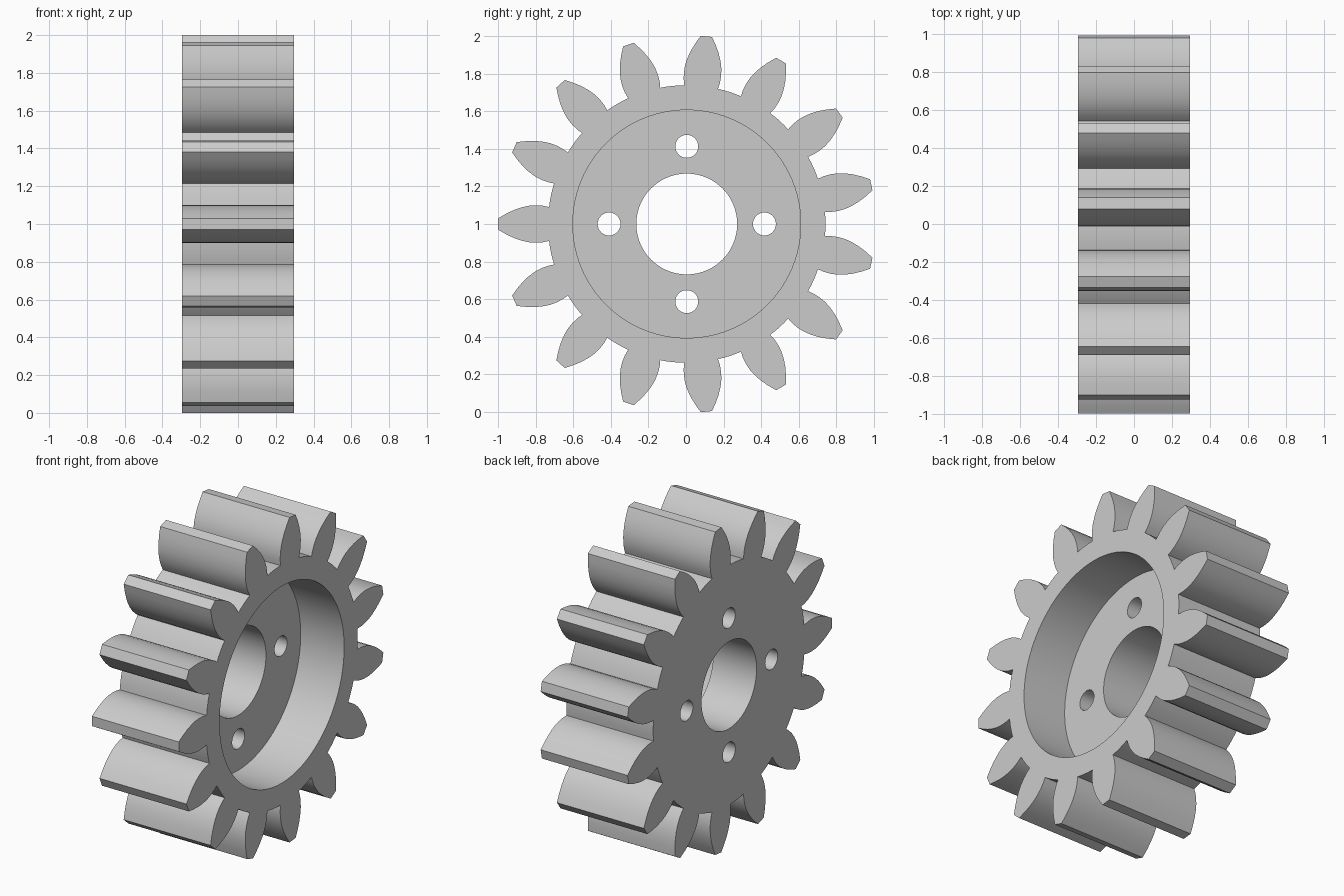
import bpy, bmesh
from math import sin, cos, pi, radians, asin
from mathutils import Matrix, Vector

if "Cube" in bpy.data.objects:
    bpy.data.objects.remove(bpy.data.objects["Cube"])

CENTRE = Vector((0, 0.004, 1))
HALF_WIDTH = 0.296
TEETH = 15
ROOT = 0.738

# Half tooth outline: (distance from the axis, half thickness)
FLANK = [(0.732, 0.09), (0.765, 0.097), (0.80, 0.0995), (0.84, 0.097),
         (0.88, 0.088), (0.92, 0.074), (0.96, 0.055), (1.003, 0.03)]

grey = bpy.data.materials.new("plain grey")
grey.use_nodes = True
grey.diffuse_color = (0.6, 0.6, 0.6, 1)
grey.node_tree.nodes["Principled BSDF"].inputs["Base Color"].default_value = (0.6, 0.6, 0.6, 1)


def add_object(name, bm):
    mesh = bpy.data.meshes.new(name)
    bmesh.ops.recalc_face_normals(bm, faces=bm.faces)
    bm.to_mesh(mesh)
    bm.free()
    mesh.materials.append(grey)
    obj = bpy.data.objects.new(name, mesh)
    bpy.context.collection.objects.link(obj)
    return obj


def gear_outline():
    points = []
    pitch = 2 * pi / TEETH
    base = asin(FLANK[0][1] / ROOT)
    tooth = [(r, -h) for r, h in FLANK] + [(r, h) for r, h in reversed(FLANK)]
    for i in range(TEETH):
        a = pi + i * pitch
        points += [(r * cos(a) - t * sin(a), r * sin(a) + t * cos(a)) for r, t in tooth]
        # Root arc up to the next tooth
        for k in (1, 2, 3):
            b = a + base + (pitch - 2 * base) * k / 4
            points.append((ROOT * cos(b), ROOT * sin(b)))
    return points


# Toothed blank, extruded along x
bm = bmesh.new()
face = bm.faces.new([bm.verts.new(CENTRE + Vector((-HALF_WIDTH, y, z)))
                     for y, z in gear_outline()])
new = bmesh.ops.extrude_face_region(bm, geom=[face])["geom"]
bmesh.ops.translate(bm, vec=(2 * HALF_WIDTH, 0, 0),
                    verts=[v for v in new if isinstance(v, bmesh.types.BMVert)])
gear = add_object("gear_wheel", bm)


def cut_round(name, radius, x0, x1, y=0, z=0, sides=96):
    """Cut a round hole running along x between x0 and x1."""
    bm = bmesh.new()
    place = Matrix.Translation(CENTRE + Vector(((x0 + x1) / 2, y, z)))
    bmesh.ops.create_cone(bm, cap_ends=True, segments=sides, radius1=radius, radius2=radius,
                          depth=x1 - x0, matrix=place @ Matrix.Rotation(pi / 2, 4, 'Y'))
    cutter = add_object(name, bm)
    cutter.hide_render = True
    mod = gear.modifiers.new(name, 'BOOLEAN')
    mod.operation = 'DIFFERENCE'
    mod.solver = 'EXACT'
    mod.object = cutter
    bpy.context.view_layer.objects.active = gear
    bpy.ops.object.modifier_apply(modifier=name)
    bpy.data.objects.remove(cutter)


# Recess on one side, centre bore and four bolt holes
cut_round("recess", 0.606, 0, 0.4)
cut_round("bore", 0.268, -0.4, 0.2)
for i in range(4):
    a = i * pi / 2
    cut_round("bolt_hole", 0.061, -0.4, 0.2, 0.413 * cos(a), 0.413 * sin(a), sides=32)

bpy.ops.object.select_all(action='DESELECT')
gear.select_set(True)
bpy.context.view_layer.objects.active = gear
bpy.ops.object.shade_smooth_by_angle(angle=radians(30))
